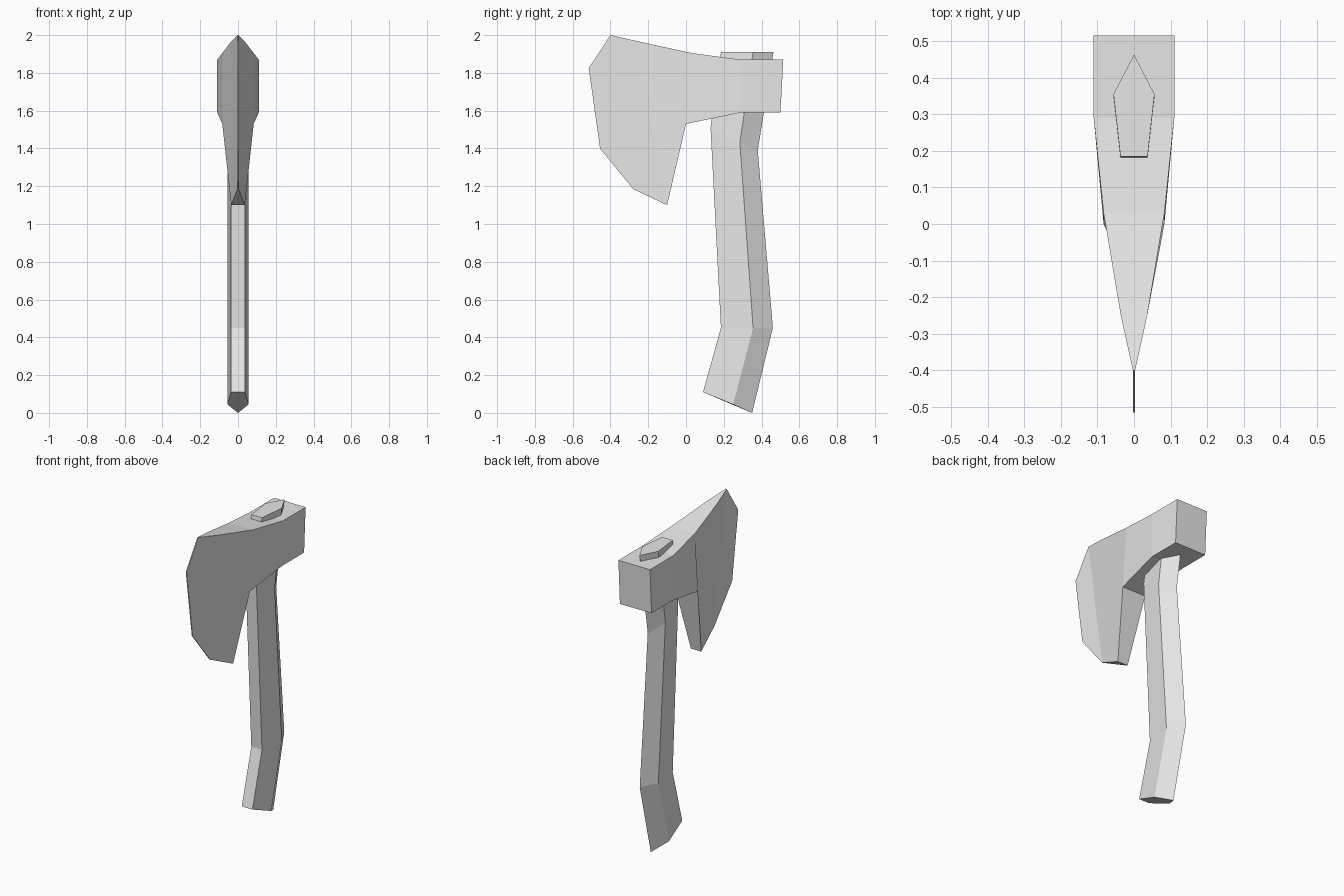
import bpy
import bmesh

cube = bpy.data.objects.get("Cube")
if cube:
    bpy.data.objects.remove(cube, do_unlink=True)

# Single plain grey material
GREY = (0.8, 0.8, 0.8, 1)
grey = bpy.data.materials.new("plain grey")
grey.use_nodes = True
grey.diffuse_color = GREY
grey.node_tree.nodes["Principled BSDF"].inputs["Base Color"].default_value = GREY


def loft(name, rings):
    """Join equal-length rings of points into a capped, flat-shaded solid."""
    bm = bmesh.new()
    loops = [[bm.verts.new(p) for p in ring] for ring in rings]
    for a, b in zip(loops, loops[1:]):
        for i in range(len(a)):
            j = (i + 1) % len(a)
            bm.faces.new((a[i], a[j], b[j], b[i]))
    bm.faces.new(loops[0][::-1])
    bm.faces.new(loops[-1])
    bmesh.ops.recalc_face_normals(bm, faces=bm.faces)
    mesh = bpy.data.meshes.new(name)
    bm.to_mesh(mesh)
    bm.free()
    mesh.materials.append(grey)
    obj = bpy.data.objects.new(name, mesh)
    bpy.context.collection.objects.link(obj)
    return obj


# Axe head: top (y, z), bottom (y, z) and half width, from edge to poll
head_stations = [
    ((-0.515, 1.825), (-0.455, 1.40), 0.003),
    ((-0.40, 2.00), (-0.28, 1.185), 0.003),
    ((-0.25, 1.966), (-0.10, 1.10), 0.036),
    ((0.03, 1.905), (0.0, 1.53), 0.083),
    ((0.29, 1.87), (0.29, 1.59), 0.11),
    ((0.515, 1.87), (0.50, 1.59), 0.11),
]
loft("axe_head", [
    [(-w, *top), (w, *top), (w, *bottom), (-w, *bottom)]
    for top, bottom, w in head_stations
])

# Handle: five-sided section given by front, middle and back ridge (y, z)
handle_stations = [
    ((0.09, 0.11), (0.25, 0.045), (0.35, 0.0)),
    ((0.185, 0.45), (0.355, 0.45), (0.46, 0.45)),
    ((0.13, 1.51), (0.285, 1.43), (0.38, 1.39)),
    ((0.185, 1.91), (0.355, 1.91), (0.463, 1.91)),
]
FRONT, MIDDLE = 0.037, 0.056
loft("handle", [
    [(-FRONT, *f), (FRONT, *f), (MIDDLE, *m), (0, *b), (-MIDDLE, *m)]
    for f, m, b in handle_stations
])
